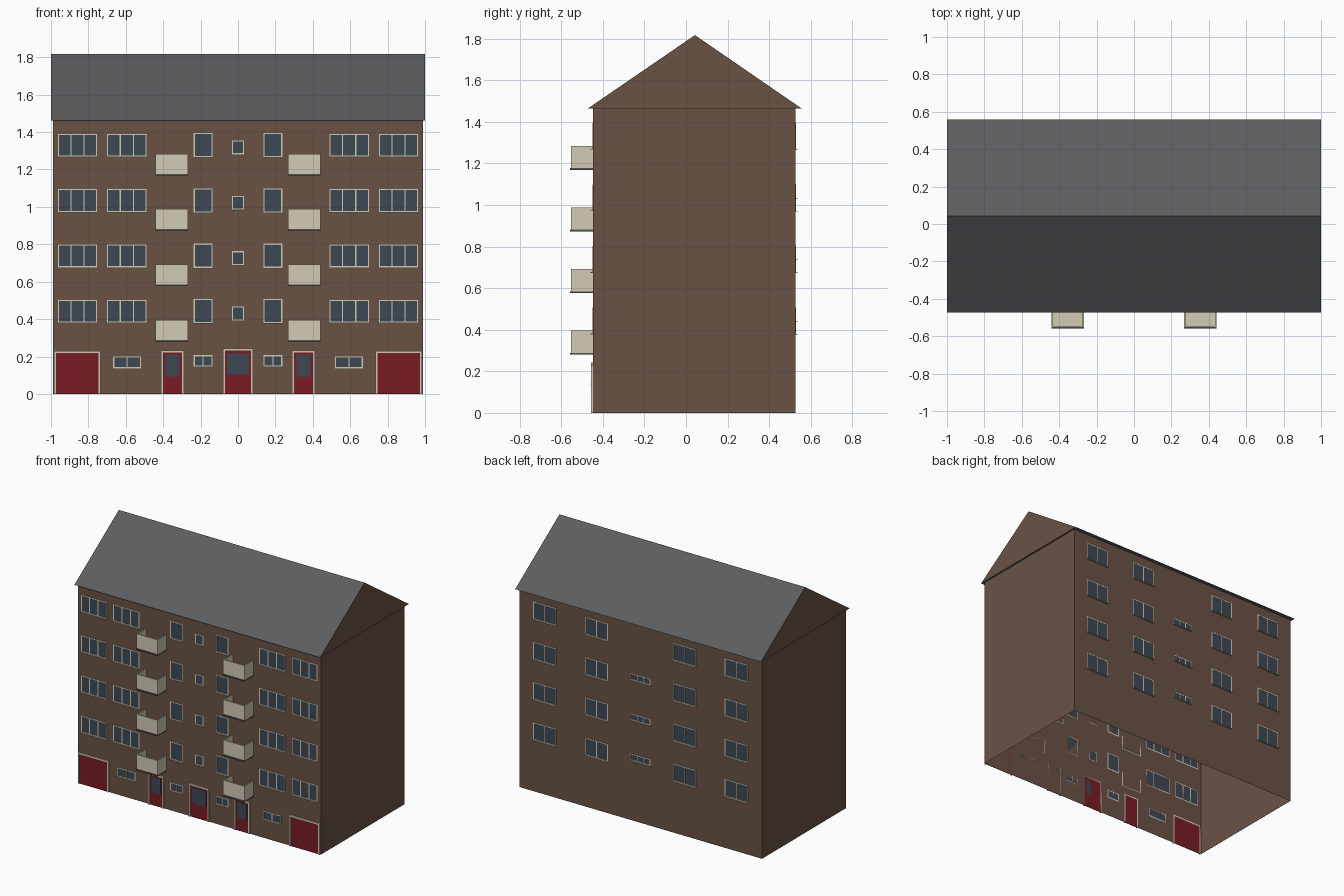
import bpy, bmesh

if "Cube" in bpy.data.objects:
    bpy.data.objects.remove(bpy.data.objects["Cube"])

FRONT, BACK = -0.448, 0.527
ROWS = [0.0, 0.296, 0.592, 0.888]      # storey offsets above the first floor


def material(name, r, g, b):
    m = bpy.data.materials.new(name)
    m.diffuse_color = (r, g, b, 1)
    m.use_nodes = True
    m.node_tree.nodes["Principled BSDF"].inputs["Base Color"].default_value = m.diffuse_color
    return m


BRICK = material("brick", 0.142, 0.084, 0.060)
ROOF = material("roof_grey", 0.105, 0.11, 0.115)
CREAM = material("cream", 0.65, 0.60, 0.47)
GLASS = material("glass", 0.048, 0.065, 0.088)
RED = material("red_paint", 0.19, 0.012, 0.018)
SLAB = material("dark_concrete", 0.09, 0.09, 0.085)


def boxes(name, items, mat, open_ends=False):
    """One object made of boxes given as (x0, x1, y0, y1, z0, z1)."""
    bm = bmesh.new()
    for x0, x1, y0, y1, z0, z1 in items:
        vs = bmesh.ops.create_cube(bm, size=1)["verts"]
        for v in vs:
            v.co = (x1 if v.co.x > 0 else x0,
                    y1 if v.co.y > 0 else y0,
                    z1 if v.co.z > 0 else z0)
    if open_ends:
        bm.normal_update()
        caps = [f for f in bm.faces if abs(f.normal.z) > 0.9]
        bmesh.ops.delete(bm, geom=caps, context="FACES_ONLY")
    return finish(name, bm, [mat])


def finish(name, bm, mats):
    me = bpy.data.meshes.new(name)
    bm.to_mesh(me)
    bm.free()
    for m in mats:
        me.materials.append(m)
    ob = bpy.data.objects.new(name, me)
    bpy.context.collection.objects.link(ob)
    return ob


def on_wall(side, x0, x1, z0, z1, out):
    """Box sitting on the front (-1) or back (1) wall, projecting by out."""
    if side < 0:
        return (x0, x1, FRONT - out, FRONT, z0, z1)
    return (x0, x1, BACK, BACK + out, z0, z1)


def frame(side, x0, x1, z0, z1, w, out, panes=1, bottom=True):
    """Jambs, head, optional bottom rail and mullions."""
    bars = [on_wall(side, x0, x0 + w, z0, z1, out),
            on_wall(side, x1 - w, x1, z0, z1, out),
            on_wall(side, x0 + w, x1 - w, z1 - w, z1, out)]
    if bottom:
        bars.append(on_wall(side, x0 + w, x1 - w, z0, z0 + w, out))
    top, low = z1 - w, z0 + (w if bottom else 0)
    for i in range(1, panes):
        c = x0 + (x1 - x0) * i / panes
        bars.append(on_wall(side, c - w / 2, c + w / 2, low, top, out))
    return bars


def windows(name, side, specs):
    """Frames, panes and sills for (x0, x1, z0, z1, panes) windows."""
    bars, panes_, sills = [], [], []
    for x0, x1, z0, z1, n in specs:
        bars += frame(side, x0, x1, z0, z1, 0.006, 0.0025, n)
        panes_.append(on_wall(side, x0 + 0.005, x1 - 0.005, z0 + 0.005, z1 - 0.005, 0.0015))
        sills.append(on_wall(side, x0, x1, z0 - 0.003, z0, 0.011))
    boxes(name + "_frames", bars, CREAM)
    boxes(name + "_glass", panes_, GLASS)
    boxes(name + "_sills", sills, CREAM)


def both(specs):
    """Mirror (x0, x1, ...) tuples across x = 0."""
    return specs + [(-s[1], -s[0], *s[2:]) for s in specs]


# Main brick shell, open below and under the roof
boxes("walls", [(-0.988, 0.988, FRONT, BACK, 0, 1.465)], BRICK, open_ends=True)

# Gabled roof: brick end faces, grey slopes and soffit
bm = bmesh.new()
profile = [(-0.474, 1.463), (0.558, 1.463), (0.043, 1.817)]
left = [bm.verts.new((-1, y, z)) for y, z in profile]
right = [bm.verts.new((1, y, z)) for y, z in profile]
bm.faces.new(left)
bm.faces.new(right)
for i in range(3):
    j = (i + 1) % 3
    bm.faces.new((left[i], left[j], right[j], right[i])).material_index = 1
bmesh.ops.recalc_face_normals(bm, faces=bm.faces)
finish("roof", bm, [BRICK, ROOF])

# Front windows
upper = []
for dz in ROWS:
    upper += both([(0.754, 0.962, 0.381 + dz, 0.503 + dz, 3),
                   (0.488, 0.700, 0.381 + dz, 0.503 + dz, 3),
                   (0.136, 0.237, 0.378 + dz, 0.507 + dz, 1)])
    upper.append((-0.033, 0.033, 0.393 + dz, 0.467 + dz, 1))
windows("front_window", -1, upper)
windows("ground_window", -1, both([(0.519, 0.667, 0.137, 0.201, 2),
                                   (0.136, 0.237, 0.147, 0.207, 2)]))

# Back windows, with stair windows at the half landings
rear = []
for dz in ROWS:
    rear += both([(0.686, 0.873, 0.380 + dz, 0.508 + dz, 2),
                  (0.265, 0.449, 0.380 + dz, 0.508 + dz, 2)])
rear += [(-0.081, 0.081, 0.442 + dz, 0.490 + dz, 3) for dz in ROWS[:3]]
windows("back_window", 1, rear)

# Doors: entrance, side doors and garage doors
doors = both([(0.736, 0.984, 0, 0.229), (0.289, 0.412, 0, 0.233)])
doors.append((-0.081, 0.081, 0, 0.243))
boxes("door_frames", [b for d in doors for b in
                      frame(-1, *d, 0.011, 0.009, bottom=False)], CREAM)
boxes("door_leaves", [on_wall(-1, x0 + 0.010, x1 - 0.010, z0, z1 - 0.010, 0.003)
                      for x0, x1, z0, z1 in doors], RED)
lights = both([(0.312, 0.388, 0.094, 0.211)]) + [(-0.058, 0.058, 0.104, 0.217)]
boxes("door_glass", [on_wall(-1, *g, 0.005) for g in lights], GLASS)

# Balconies: open-topped parapets on a thin slab
parapets, floors, slabs = [], [], []
for dz in ROWS:
    for x0, x1 in ((-0.440, -0.267), (0.267, 0.440)):
        t, y0, y1, z0, z1 = 0.008, -0.553, FRONT, 0.289 + dz, 0.396 + dz
        parapets += [(x0, x1, y0, y0 + t, z0, z1),
                     (x0, x0 + t, y0 + t, y1, z0, z1),
                     (x1 - t, x1, y0 + t, y1, z0, z1)]
        floors.append((x0 + t, x1 - t, y0 + t, y1, z0, z0 + 0.004))
        slabs.append((x0, x1, -0.558, y1, z0 - 0.009, z0))
boxes("balcony_parapets", parapets, CREAM)
boxes("balcony_floors", floors, CREAM)
boxes("balcony_slabs", slabs, SLAB)
